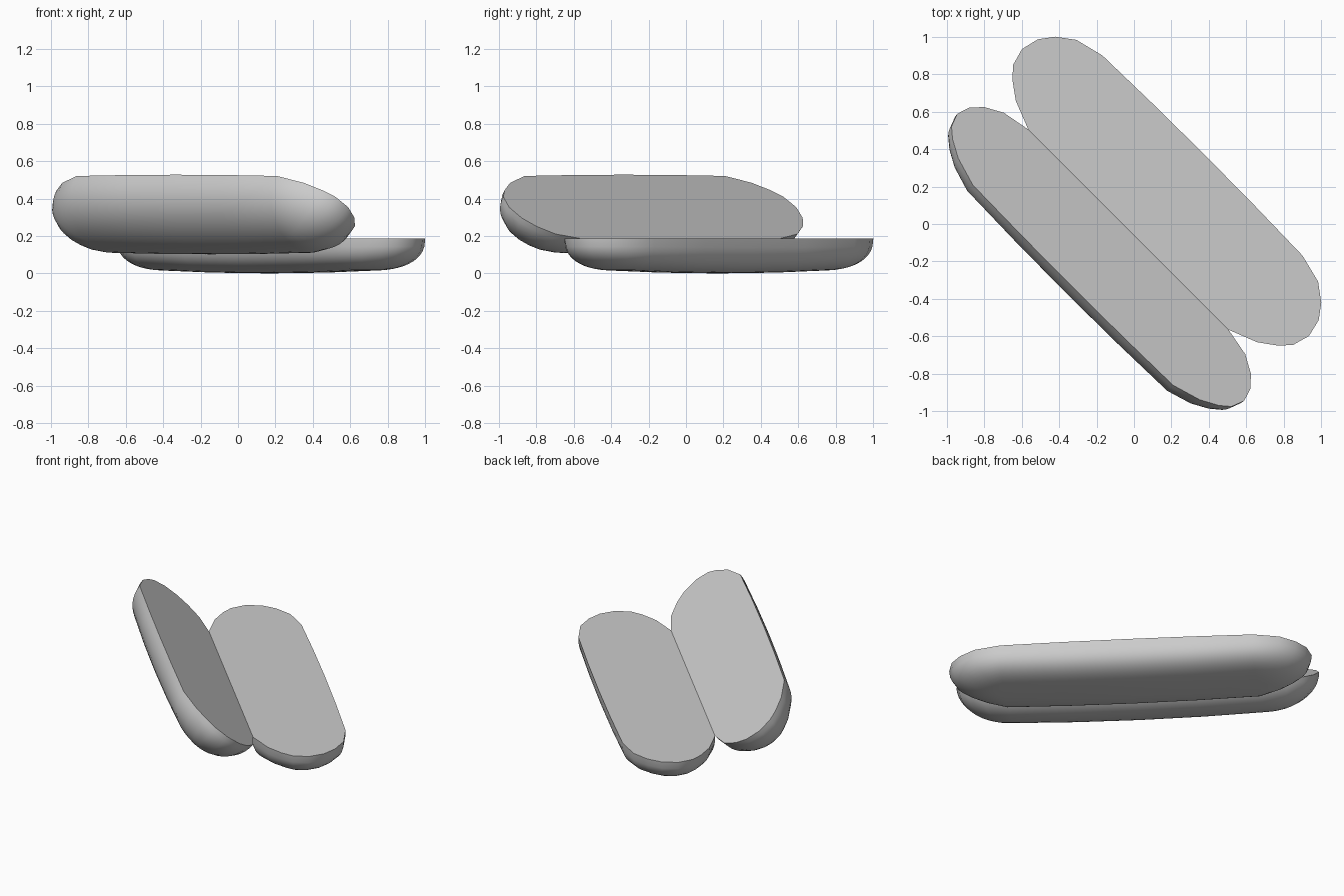
import bpy, bmesh, math
from mathutils import Matrix

if "Cube" in bpy.data.objects:
    bpy.data.objects.remove(bpy.data.objects["Cube"])

SPINE = 0.757      # half length of the straight part
CAP = 0.328        # length of the rounded ends
RIM = 0.187        # height of the hinge line
OPEN = math.radians(38.5)

# Rounded end profile (reach along, reach across) on each side of the axis
FULL = [(0, 1), (0.477, 0.86), (0.76, 0.615), (0.93, 0.345)]
LEAN = [(0, 1), (0.477, 0.78), (0.76, 0.54), (0.92, 0.33)]


def outline(far, near):
    """Spine position, cap reach and side reach of each rim point."""
    right = far + [(1, 0)] + [(a, -b) for a, b in reversed(near)]
    pts = [(SPINE, a, b) for a, b in right]
    pts += [(u, 0, -1) for u in (SPINE / 2, 0, -SPINE / 2)]
    pts += [(-SPINE, -a, b) for a, b in reversed(right)]
    pts += [(u, 0, 1) for u in (-SPINE / 2, 0, SPINE / 2)]
    return pts


def half_shell(name, matrix, far, near, width, depth, p_end, p_side):
    """Rounded tray with a flat face; p_* set how boxy the section is."""
    bm = bmesh.new()
    levels = 12
    rings = []
    for k in range(levels + 1):
        t = math.sin(k / levels * math.pi / 2) ** (2 / p_side)
        end = max(0, 1 - t ** p_end) ** (1 / p_end)
        side = max(0, 1 - t ** p_side) ** (1 / p_side)
        ring = []
        for u, du, dv in outline(far, near):
            bulge = 1 - (u / SPINE) ** 2
            s = side * (1 - abs(du)) + end * abs(du)
            v = width + dv * width * s + 0.011 * bulge * max(0, dv) * s
            z = -(depth + 0.015 * bulge) * t
            ring.append(bm.verts.new((u + du * CAP * end, v, z)))
        rings.append(ring)
    n = len(rings[0])
    for r0, r1 in zip(rings, rings[1:]):
        for i in range(n):
            j = (i + 1) % n
            bm.faces.new((r0[i], r0[j], r1[j], r1[i]))
    bm.faces.new(rings[0])
    bmesh.ops.remove_doubles(bm, verts=bm.verts, dist=1e-4)
    bmesh.ops.recalc_face_normals(bm, faces=bm.faces)
    bm.transform(matrix)
    mesh = bpy.data.meshes.new(name)
    bm.to_mesh(mesh)
    bm.free()
    ob = bpy.data.objects.new(name, mesh)
    bpy.context.collection.objects.link(ob)
    bpy.ops.object.select_all(action='DESELECT')
    ob.select_set(True)
    bpy.context.view_layer.objects.active = ob
    bpy.ops.object.shade_smooth_by_angle(angle=math.radians(40))


# Hinge line runs diagonally through the model
hinge = Matrix.Translation((-0.03, -0.03, RIM)) @ Matrix.Rotation(math.radians(-45), 4, 'Z')

# Lower half lies flat
half_shell("lower_half", hinge, FULL, LEAN, 0.28, 0.172, 2.35, 3.0)

# Upper half is deeper and rounder, tilted open about the hinge
tilt = Matrix.Rotation(-OPEN, 4, 'X') @ Matrix.Rotation(math.pi, 4, 'Z')
half_shell("upper_half", hinge @ tilt, LEAN, FULL, 0.268, 0.223, 2.0, 2.05)
